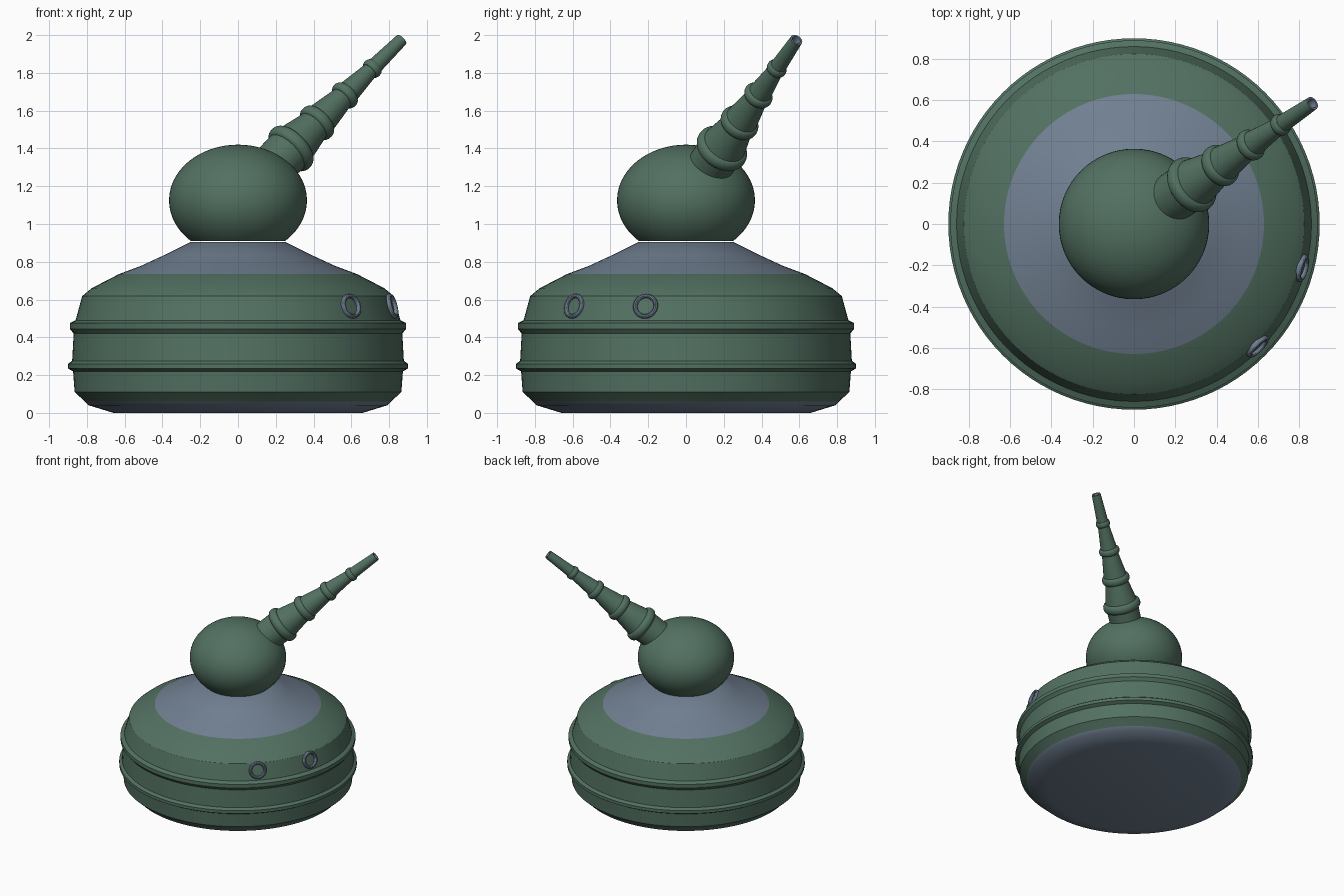
import bpy, bmesh, math
from mathutils import Vector, Matrix

if "Cube" in bpy.data.objects:
    bpy.data.objects.remove(bpy.data.objects["Cube"])


def material(name, rgb):
    m = bpy.data.materials.new(name)
    m.use_nodes = True
    m.diffuse_color = (*rgb, 1)
    m.node_tree.nodes["Principled BSDF"].inputs["Base Color"].default_value = (*rgb, 1)
    return m


green = material("dull green", (0.085, 0.165, 0.12))
grey = material("slate grey", (0.165, 0.215, 0.285))


def lathe(name, profile, mats, sides, matrix=None, closed=False, rule=None):
    """Spin a (radius, height) profile about z, then place it."""
    bm = bmesh.new()
    verts = [bm.verts.new((r, 0, z)) for r, z in profile]
    for a, b in zip(verts, verts[1:]):
        bm.edges.new((a, b))
    if closed:
        bm.edges.new((verts[-1], verts[0]))
    bmesh.ops.spin(bm, geom=bm.verts[:] + bm.edges[:], cent=(0, 0, 0),
                   axis=(0, 0, 1), angle=math.tau, steps=sides)
    bmesh.ops.remove_doubles(bm, verts=bm.verts, dist=0.0002)
    bmesh.ops.recalc_face_normals(bm, faces=bm.faces)
    if rule:
        for f in bm.faces:
            f.material_index = rule(f.calc_center_median())
    mesh = bpy.data.meshes.new(name)
    bm.to_mesh(mesh)
    bm.free()
    for m in mats:
        mesh.materials.append(m)
    ob = bpy.data.objects.new(name, mesh)
    bpy.context.collection.objects.link(ob)
    if matrix:
        ob.matrix_world = matrix
    bpy.ops.object.select_all(action="DESELECT")
    ob.select_set(True)
    bpy.context.view_layer.objects.active = ob
    bpy.ops.object.shade_smooth_by_angle(angle=math.radians(30))
    return ob


def aim(point, direction):
    turn = Vector(direction).to_track_quat("Z", "Y").to_matrix().to_4x4()
    return Matrix.Translation(point) @ turn


# Banded body with grey underside and shoulder
body = [(0, 0), (0.66, 0), (0.79, 0.04), (0.81, 0.06), (0.865, 0.11), (0.873, 0.22),
        (0.9, 0.235), (0.9, 0.26), (0.878, 0.275), (0.87, 0.42), (0.89, 0.445),
        (0.89, 0.475), (0.86, 0.49), (0.825, 0.618), (0.775, 0.66), (0.63, 0.735),
        (0.51, 0.78), (0.38, 0.84), (0.25, 0.905), (0, 0.905)]
lathe("body", body, [green, grey], 96,
      rule=lambda c: int(c.z < 0.06 or c.z > 0.735))

# Flattened ball head, cut flat where it meets the shoulder
rx, rz, mid = 0.365, 0.295, 1.125
low = -math.acos(0.25 / rx)
arc = [low + (math.pi / 2 - low) * i / 28 for i in range(29)]
lathe("head", [(rx * math.cos(a), mid + rz * math.sin(a)) for a in arc], [green], 64)

# Tapering barrel with rounded collars and a hollow muzzle
start, tip = Vector((0.28, 0.19, 1.4)), Vector((0.865, 0.585, 1.975))
length = (tip - start).length
barrel = [(0, -0.2), (0.118, -0.2), (0.122, -0.035)]
collars = [(0, 0.143, 0.118, 0.035), (0.215, 0.106, 0.088, 0.03),
           (0.445, 0.079, 0.062, 0.026), (0.67, 0.054, 0.043, 0.022)]
for t, big, small, half in collars:
    for i in range(9):
        a = math.pi * i / 8
        barrel.append((small + (big - small) * math.sin(a), t - half * math.cos(a)))
muzzle = [(0.034, length), (0.024, length), (0.02, length - 0.06), (0, length - 0.06)]
lathe("barrel", barrel + muzzle, [green, grey], 40, aim(start, tip - start),
      rule=lambda c: int(c.z > length - 0.04))

# Two porthole rings on the upper band
for name, x, y in (("front_porthole_ring", 0.6, -0.595), ("side_porthole_ring", 0.817, -0.215)):
    out = Vector((x, y, 0)).normalized()
    section = [(0.056 + 0.012 * math.cos(a), 0.016 * math.sin(a))
               for a in (math.tau * i / 10 for i in range(10))]
    lathe(name, section, [grey], 32,
          aim(out * 0.842 + Vector((0, 0, 0.565)), out + Vector((0, 0, 0.26))), closed=True)
